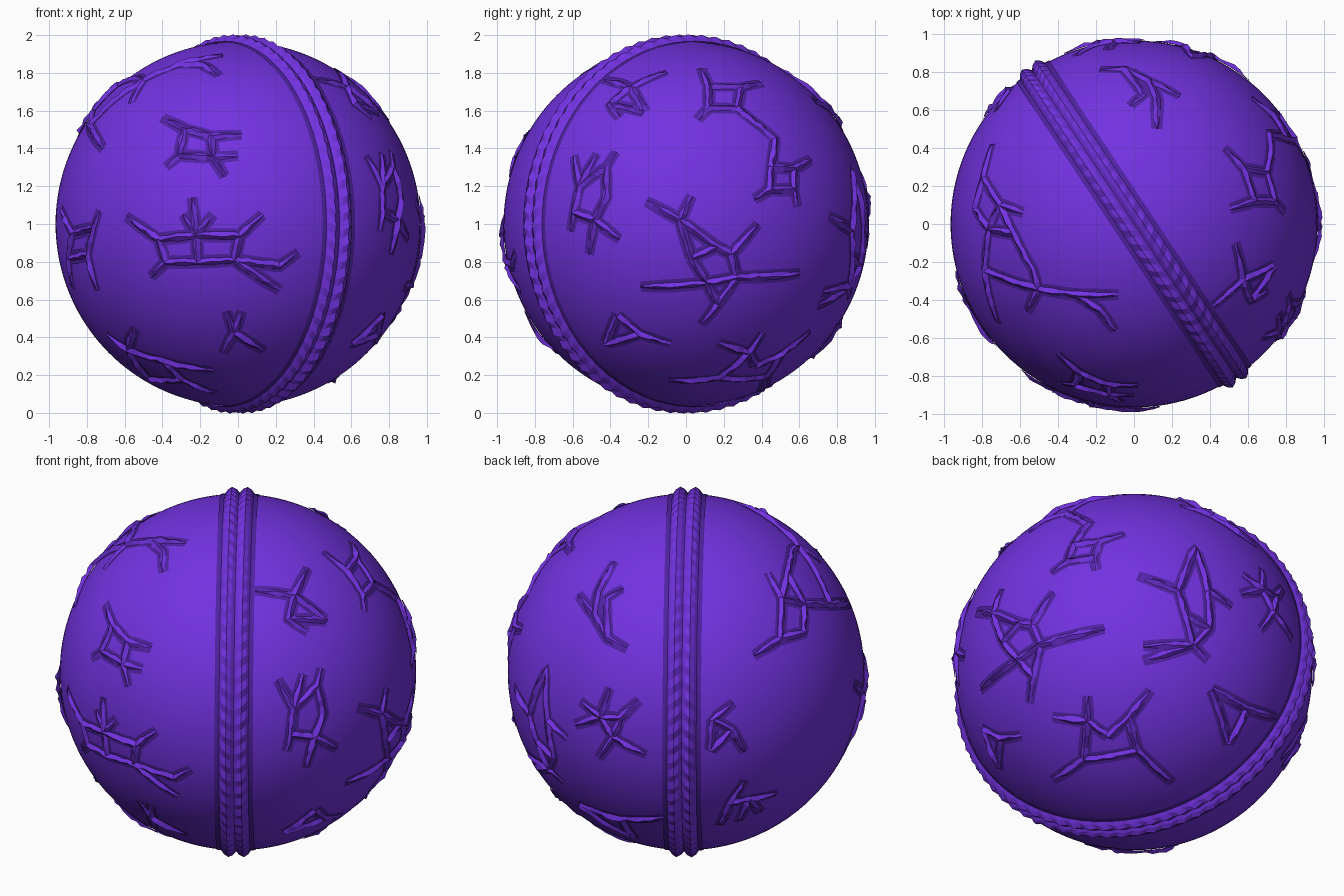
import bpy, bmesh, random
from math import sin, cos, pi, radians, sqrt
from mathutils import Vector

random.seed(4)
old = bpy.data.objects.get("Cube")
if old:
    bpy.data.objects.remove(old, do_unlink=True)

RADIUS = 0.966
CENTRE = Vector((0, 0, 1))


def material(name, colour):
    mat = bpy.data.materials.new(name)
    mat.use_nodes = True
    mat.diffuse_color = (*colour, 1)
    mat.node_tree.nodes["Principled BSDF"].inputs["Base Color"].default_value = (*colour, 1)
    return mat


purple = material("bright purple", (0.17, 0.032, 0.75))
shade = material("deep purple", (0.08, 0.016, 0.36))


def finish(bm, name):
    """Turn every face outward from the ball and make the object."""
    bm.normal_update()
    for face in bm.faces:
        if face.normal.dot(face.calc_center_median()) < 0:
            face.normal_flip()
    mesh = bpy.data.meshes.new(name)
    bm.to_mesh(mesh)
    bm.free()
    mesh.materials.append(purple)
    mesh.materials.append(shade)
    obj = bpy.data.objects.new(name, mesh)
    obj.location = CENTRE
    bpy.context.collection.objects.link(obj)
    return obj


def skin(bm, rows, slots, closed=False):
    """Bridge rows of points; slots gives the material of each column."""
    rows = [[bm.verts.new(p) for p in row] for row in rows]
    if closed:
        rows.append(rows[0])
    for near, far in zip(rows, rows[1:]):
        for i, slot in enumerate(slots):
            face = bm.faces.new((near[i], near[i + 1], far[i + 1], far[i]))
            face.material_index = slot


def lifted(point, height):
    return point.normalized() * (RADIUS + height)


# Smooth ball
bm = bmesh.new()
bmesh.ops.create_uvsphere(bm, u_segments=128, v_segments=64, radius=RADIUS)
for face in bm.faces:
    face.smooth = True
finish(bm, "ball")

# Braided double cord around the ball
AXIS = Vector((0.833, 0.553, 0))
AHEAD = Vector((0.553, -0.833, 0))
UP = Vector((0, 0, 1))
HALF = ((0.0, 0.006), (0.018, 0.022), (0.042, 0.034), (0.066, 0.02), (0.082, 0.005), (0.108, 0.004))
PROFILE = [(-x, h) for x, h in reversed(HALF[1:])] + list(HALF)
STEPS = 144
bm = bmesh.new()
rows = []
for k in range(STEPS):
    row = []
    for x, h in PROFILE:
        angle = 2 * pi * (k + 16 * abs(x)) / STEPS
        if h > 0.01:
            h += 0.005 if k % 2 else -0.005
        row.append(lifted(AHEAD * cos(angle) + UP * sin(angle) + AXIS * x, h))
    rows.append(row)
columns = len(PROFILE) - 1
skin(bm, rows, [1 if i in (0, columns - 1) else 0 for i in range(columns)], closed=True)
finish(bm, "braided_cord")


# Raised veins, each drawn on the side of the ball that a direction faces
def on_ball(azimuth, elevation, u, v):
    a, e = radians(azimuth), radians(elevation)
    flat = Vector((cos(a), sin(a), 0))
    right = Vector((-sin(a), cos(a), 0))
    out = flat * cos(e) + UP * sin(e)
    up = UP * cos(e) - flat * sin(e)
    u, v = u / 100, v / 100
    return (right * u + up * v + out * sqrt(max(0.001, RADIUS ** 2 - u * u - v * v))).normalized()


def resample(points, step=0.04):
    path = [points[0]]
    for a, b in zip(points, points[1:]):
        count = max(1, round((b - a).length / step))
        path += [a.lerp(b, (i + 1) / count).normalized() for i in range(count)]
    return path


def vein(name, side, places, chains):
    """Places are lettered joints in hundredths; chains join the letters."""
    spots = {c: on_ball(*side, *uv) for c, uv in zip("abcdefghijklmnop", places)}
    chains = chains.split()
    links = "".join(c + c[1:-1] for c in chains)
    bm = bmesh.new()
    for chain in chains:
        path = resample([spots[c] for c in chain])
        tip = [links.count(chain[0]) == 1, links.count(chain[-1]) == 1]
        base, ridge = [], []
        last = len(path) - 1
        for i, p in enumerate(path):
            along = (path[min(i + 1, last)] - path[max(i - 1, 0)]).normalized()
            across = p.cross(along).normalized()
            # Free ends are thinner and lower
            ends = [i / 3 if tip[0] else 1, (last - i) / 3 if tip[1] else 1]
            full = 0.35 + 0.65 * min(1, *ends)
            wide = 0.026 + 0.012 * full
            base.append([lifted(p + across * wide * s, 0.004) for s in (-1, 0, 1)])
            foot = 0.02 * full * random.uniform(0.8, 1.2)
            crest = full * random.uniform(0.014, 0.028)
            lean = random.uniform(-0.006, 0.006)
            ridge.append([lifted(p - across * foot, 0.003),
                          lifted(p + across * lean, crest),
                          lifted(p + across * foot, 0.003)])
        skin(bm, base, (1, 1))
        skin(bm, ridge, (0, 0))
    finish(bm, name)


FRONT, RIGHT, TOP = (-90, 0), (0, 0), (-90, 90)
BACK, UNDER = (123.5, 21), (50, -33)

vein("vein_front_upper", FRONT,
     [(-28, 50), (-14, 46), (-13, 35), (-31, 36), (-40, 56), (2, 47), (-7, 25), (-38, 30), (0, 36)],
     "eabf bcda cg dh ci")
vein("vein_front_middle", FRONT,
     [(-42, -8), (-22, -6), (1, -6), (-2, -19), (-21, -20), (-38, -20), (-59, 4), (-24, 14),
      (13, 5), (22, -22), (32, -15), (22, -35), (-46, -28), (-29, 5), (-13, 5)],
     "gabci cdefa be bh djk dl fm bn bo")
vein("vein_front_lower", FRONT,
     [(-2, -57), (-6, -46), (2, -46), (-8, -68), (14, -67)], "bad cae")
vein("vein_front_bottom", FRONT,
     [(-58, -66), (-39, -72), (-47, -81), (-29, -82), (-54, -55), (-69, -58), (-13, -77), (-12, -89)],
     "fabg eacdh bd")
vein("vein_side_left", FRONT,
     [(-87, -5), (-76, -2), (-79, -16), (-89, -18), (-73, 7), (-93, 8), (-74, -35), (-87, -34)],
     "fabe bcda cg dh")
vein("vein_top_left", TOP,
     [(-74, 42), (-79, 24), (-70, 10), (-58, 6), (-83, 8), (-76, -3), (-78, -24), (-71, -52),
      (-63, -5), (-53, -24), (-50, -34), (-31, -37), (-8, -37), (-18, -45), (-10, -56), (-56, -46)],
     "abcd befgh cfi cijklm lno kp gk")
vein("vein_top_back", TOP,
     [(-18, 81), (-5, 81), (8, 75), (24, 67), (12, 66), (12, 50), (-2, 62), (5, 68)],
     "abcd cef bhg")
vein("vein_right_upper", RIGHT,
     [(8, 82), (12, 72), (29, 72), (40, 74), (27, 61), (12, 61), (6, 55), (36, 54),
      (47, 45), (45, 30), (57, 29), (66, 34), (57, 18), (59, 9), (44, 18), (36, 13)],
     "abcd cefb fg ehij jkl kmn moj op")
vein("vein_right_top", RIGHT,
     [(-10, 80), (-29, 72), (-40, 63), (-43, 76), (-22, 59), (-35, 56)], "abcf bd be ce")
vein("vein_right_front", RIGHT,
     [(-59, 36), (-56, 20), (-59, 6), (-61, -4), (-37, 38), (-42, 30), (-42, 14), (-48, 2),
      (-51, -16), (-35, -8), (-47, 37)],
     "abcd efghi hj bf ch kb")
vein("vein_right_star", RIGHT,
     [(-21, 12), (-3, 2), (3, 15), (3, -18), (11, -31), (27, -28), (60, -26), (-24, -33),
      (8, -53), (16, -12), (24, -16), (38, 0), (17, -42)],
     "abd cbj jkl kf deh efg fmi em dj")
vein("vein_right_lower", RIGHT,
     [(-36, -48), (-24, -58), (-8, -63), (-42, -63)], "abc bd da")
vein("vein_under", UNDER,
     [(-44, -20), (-25, -22), (-25, -8), (-3, -20), (9, -5), (2, -38), (21, -56), (-27, -43),
      (-44, -55), (-14, -30)],
     "abj cbhi jde dfg fh")
vein("vein_back_right", UNDER,
     [(2, 56), (24, 48), (33, 70), (40, 48), (53, 39), (28, 35), (41, 28), (32, 19), (5, 11),
      (5, 19), (40, 11)],
     "abcde bfhi dgh fg hj hk")
vein("vein_back_lower", UNDER,
     [(42, -5), (77, -22), (51, -35), (61, -16)], "adb dc ac")
vein("vein_back_middle", BACK,
     [(-39, -3), (-44, -19), (-33, -19), (-23, -9), (-37, -30), (-19, -39), (-58, -24),
      (-45, -42), (-55, -11)],
     "abceb cd ef eh bg bi")
vein("vein_back_left", BACK,
     [(28, -10), (17, -19), (27, -25), (34, -37), (16, -36)], "abcd be ce")
vein("vein_back_bottom", BACK,
     [(20, -79), (26, -66), (36, -64), (51, -61), (34, -53), (30, -77), (42, -72)],
     "abcd eb cf cg")
